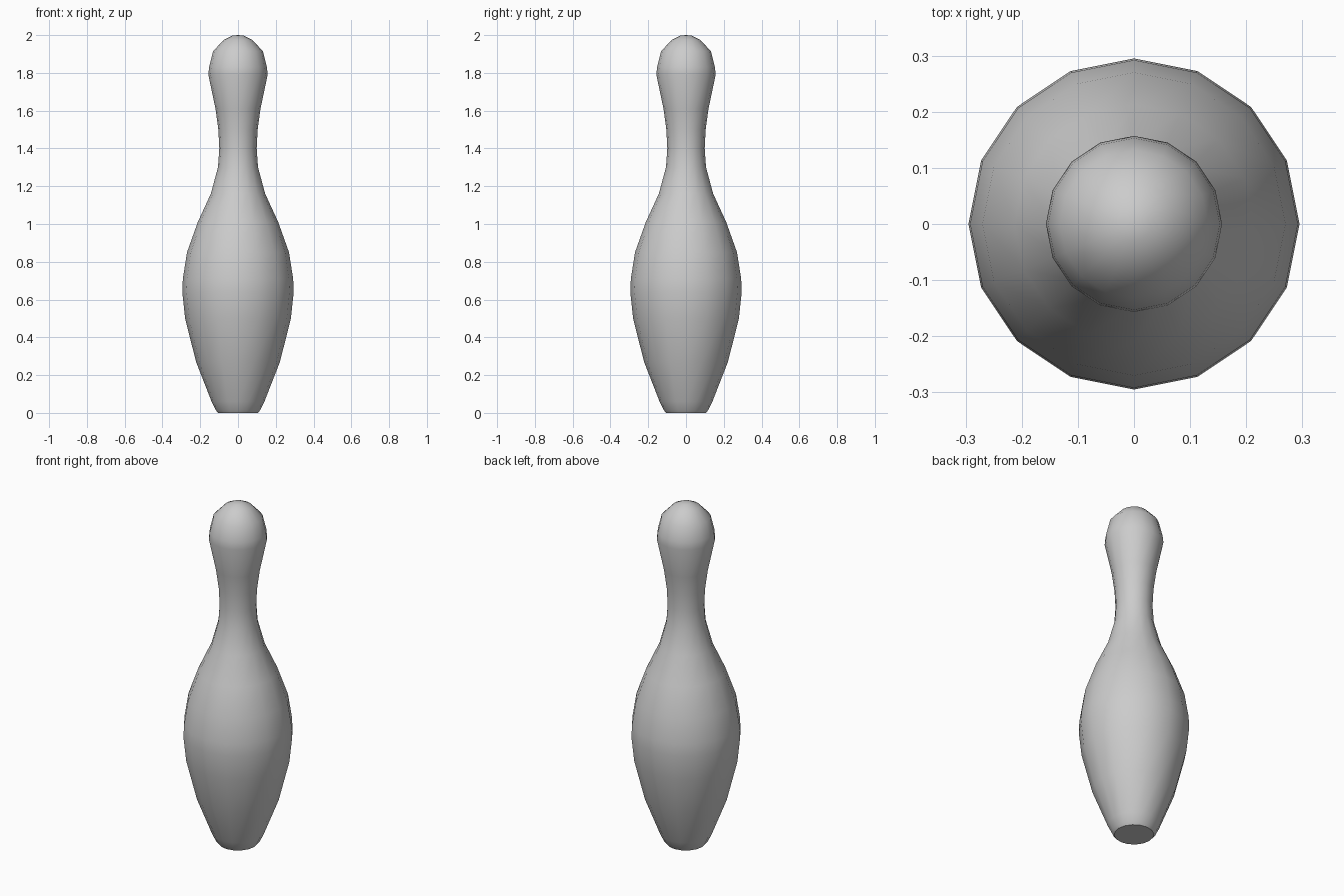
import bpy, bmesh
from math import cos, sin, pi

if "Cube" in bpy.data.objects:
    bpy.data.objects.remove(bpy.data.objects["Cube"])

SIDES = 16
# (radius, height) from base rim to crown
PROFILE = [(0.106, 0.0), (0.118, 0.015), (0.14, 0.06), (0.222, 0.27), (0.28, 0.5),
           (0.295, 0.64), (0.292, 0.71), (0.27, 0.85), (0.213, 1.01),
           (0.144, 1.16), (0.106, 1.3), (0.099, 1.4), (0.104, 1.5),
           (0.119, 1.61), (0.157, 1.79), (0.153, 1.83), (0.132, 1.915),
           (0.075, 1.975), (0.03, 1.997)]

# Lathe the pin body
bm = bmesh.new()
rings = [[bm.verts.new((r * cos(2 * pi * i / SIDES), r * sin(2 * pi * i / SIDES), z))
          for i in range(SIDES)] for r, z in PROFILE]
for low, high in zip(rings, rings[1:]):
    for i in range(SIDES):
        j = (i + 1) % SIDES
        bm.faces.new((low[i], low[j], high[j], high[i]))

# Flat base and rounded crown
bm.faces.new(rings[0][::-1])
top = bm.verts.new((0, 0, 2.0))
for i in range(SIDES):
    bm.faces.new((rings[-1][i], rings[-1][(i + 1) % SIDES], top))

mesh = bpy.data.meshes.new("bowling_pin")
bm.to_mesh(mesh)
bm.free()
pin = bpy.data.objects.new("bowling_pin", mesh)
bpy.context.collection.objects.link(pin)

# Smooth sides, crisp base edge
bpy.context.view_layer.objects.active = pin
pin.select_set(True)
bpy.ops.object.shade_smooth_by_angle(angle=0.75)
